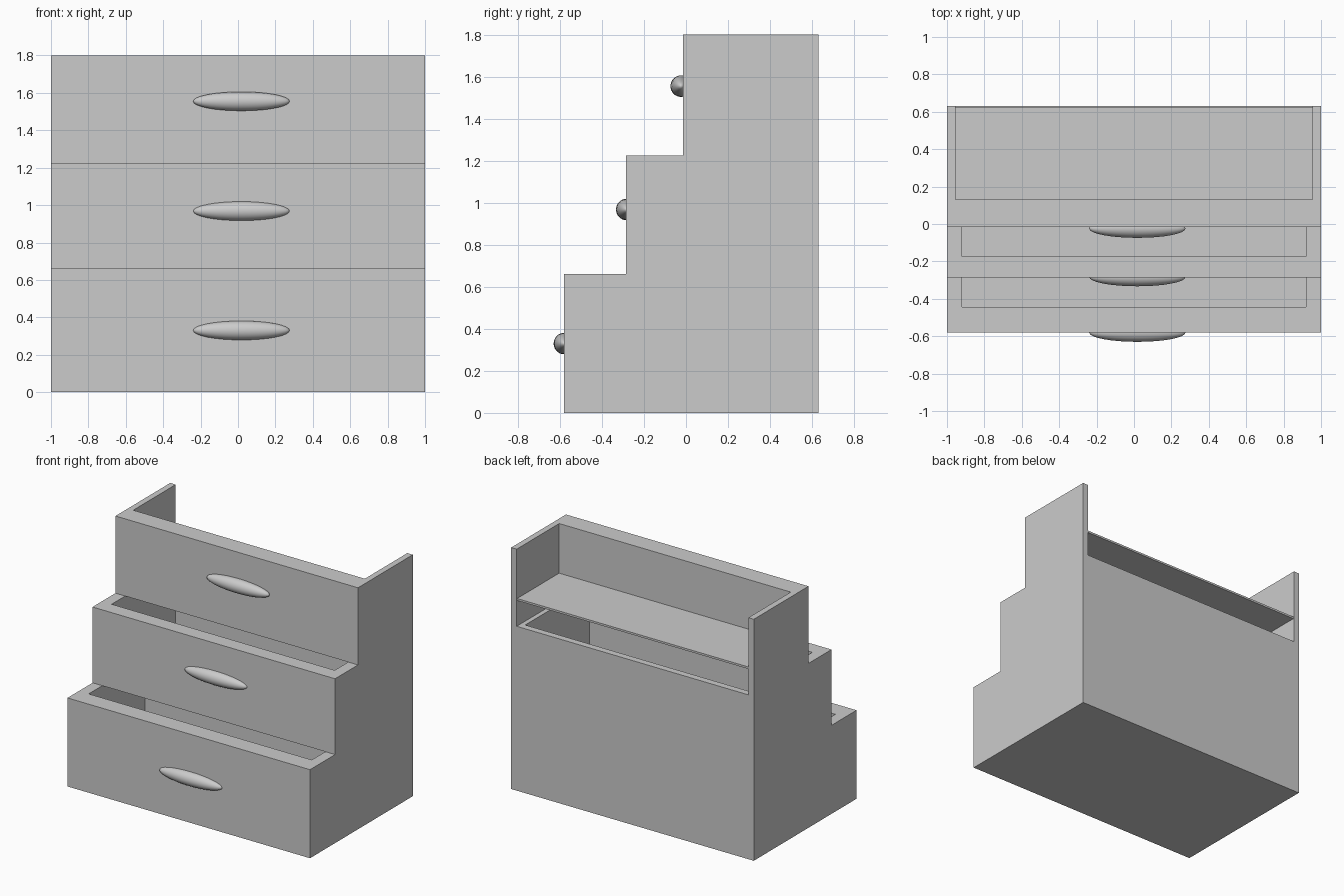
import bpy, bmesh

if "Cube" in bpy.data.objects:
    bpy.data.objects.remove(bpy.data.objects["Cube"])

BACK = 0.63


def finish(name, bm):
    bmesh.ops.recalc_face_normals(bm, faces=bm.faces)
    mesh = bpy.data.meshes.new(name)
    bm.to_mesh(mesh)
    bm.free()
    obj = bpy.data.objects.new(name, mesh)
    bpy.context.collection.objects.link(obj)
    return obj


def tray(name, front, z0, z1, inner_front, inner_back, inner_x, floor):
    """Open-topped box made of four stacked rectangular rings."""
    bm = bmesh.new()
    rings = []
    for x, y0, y1, z in ((1, front, BACK, z0), (1, front, BACK, z1),
                         (inner_x, inner_front, inner_back, z1),
                         (inner_x, inner_front, inner_back, floor)):
        rings.append([bm.verts.new((sx, y, z)) for sx, y in
                      ((-x, y0), (x, y0), (x, y1), (-x, y1))])
    for a, b in zip(rings, rings[1:]):
        for i in range(4):
            j = (i + 1) % 4
            bm.faces.new((a[i], a[j], b[j], b[i]))
    bm.faces.new(rings[0][::-1])
    bm.faces.new(rings[-1])
    return finish(name, bm)


def prism(name, outline, z0, z1):
    """Plan outline extruded upward."""
    bm = bmesh.new()
    face = bm.faces.new([bm.verts.new((x, y, z0)) for x, y in outline])
    new = bmesh.ops.extrude_face_region(bm, geom=[face])["geom"]
    bmesh.ops.translate(bm, vec=(0, 0, z1 - z0),
                        verts=[g for g in new if isinstance(g, bmesh.types.BMVert)])
    return finish(name, bm)


# Stepped drawers
tray("bottom_drawer", -0.58, 0.0, 0.66, -0.445, 0.22, 0.92, 0.1)
tray("middle_drawer", -0.285, 0.66, 1.225, -0.175, 0.58, 0.92, 0.70)

# Top tier: front and side walls, open at the back
half = [(1, -0.015), (1, BACK), (0.955, BACK), (0.955, 0.13)]
prism("top_walls", half + [(-x, y) for x, y in reversed(half)], 1.225, 1.8)

# Thin shelf inside the top tier
prism("top_shelf", [(-0.955, 0.13), (0.955, 0.13), (0.955, 0.625), (-0.955, 0.625)],
      1.415, 1.43)

# Long rounded handles
for tier, y, z in (("bottom", -0.58, 0.33), ("middle", -0.283, 0.968), ("top", -0.024, 1.555)):
    bpy.ops.mesh.primitive_uv_sphere_add(segments=32, ring_count=16, radius=1,
                                         location=(0.018, y, z))
    handle = bpy.context.object
    handle.name = tier + "_handle"
    handle.scale = (0.258, 0.05, 0.051)
    bpy.ops.object.shade_smooth()
